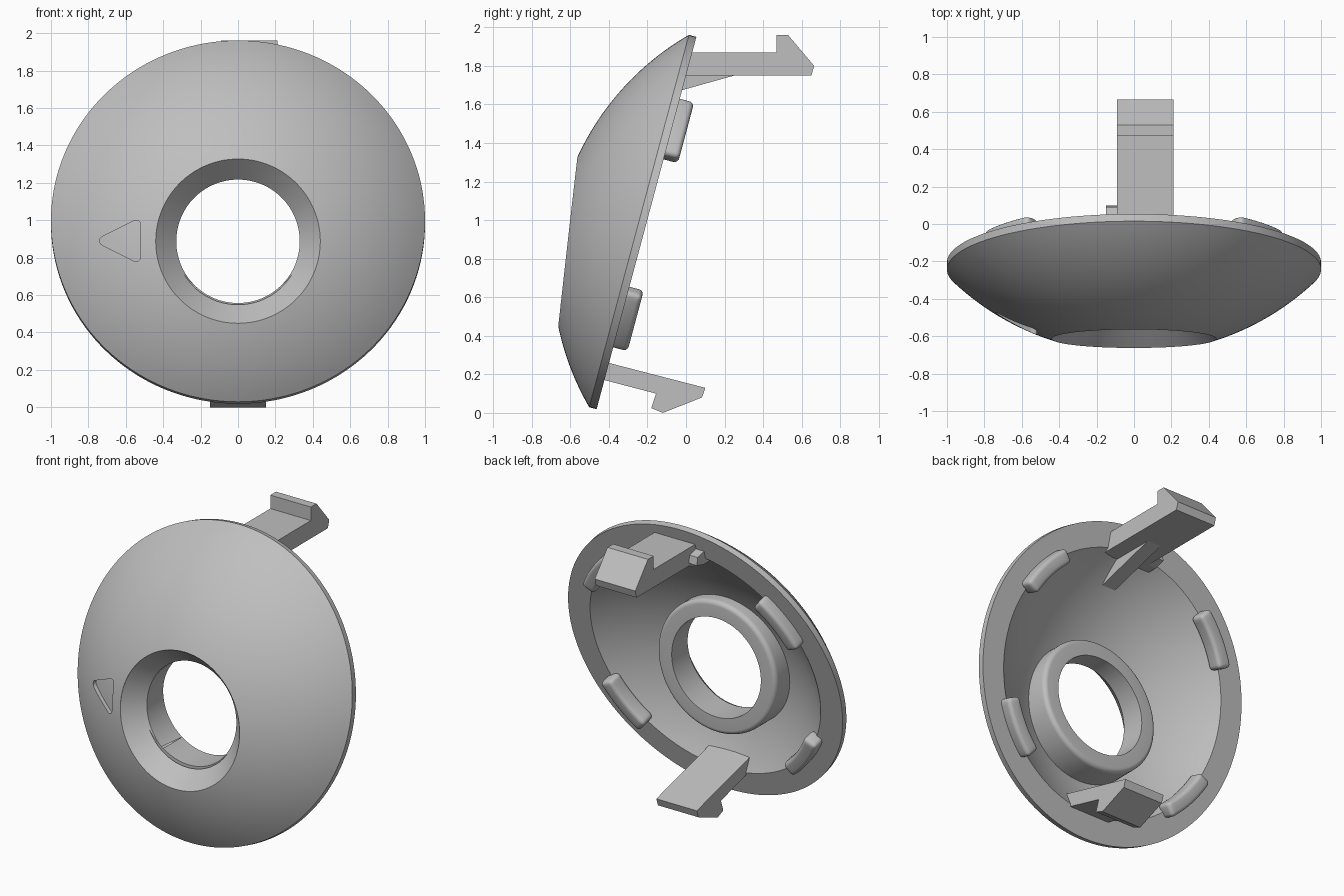
import bpy, bmesh
from math import sin, cos, pi, radians, sqrt, atan2
from mathutils import Matrix, Vector

cube = bpy.data.objects.get("Cube")
if cube:
    bpy.data.objects.remove(cube)

grey = bpy.data.materials.new("plain grey plastic")
grey.use_nodes = True
colour = (0.52, 0.52, 0.52, 1)
grey.diffuse_color = colour
grey.node_tree.nodes["Principled BSDF"].inputs["Base Color"].default_value = colour

# Frames: tilted cover, hole axis facing front, side profile
COVER = Matrix.Translation((0, -0.205, 0.985)) @ Matrix.Rotation(radians(75), 4, 'X')
FRONT = Matrix.Rotation(radians(90), 4, 'X')
HOLE = Matrix.Translation((0, 0, 0.8875)) @ FRONT
SIDE = Matrix(((0, 0, 1), (1, 0, 0), (0, 1, 0))).to_4x4()

RIM, CENTRE, OUTER = 0.04, -0.957, 1.412
INNER_EDGE = 0.84
INNER = sqrt(INNER_EDGE ** 2 + CENTRE ** 2)
SEG = 144


def finish(name, bm, matrix):
    bmesh.ops.remove_doubles(bm, verts=bm.verts, dist=1e-5)
    bm.transform(matrix)
    bmesh.ops.recalc_face_normals(bm, faces=bm.faces)
    mesh = bpy.data.meshes.new(name)
    bm.to_mesh(mesh)
    bm.free()
    mesh.materials.append(grey)
    obj = bpy.data.objects.new(name, mesh)
    bpy.context.collection.objects.link(obj)
    return obj


def lathe(name, profile, matrix, shear=None):
    """Spin (radius, height) points that start and end on the axis."""
    bm = bmesh.new()
    rings = []
    for r, z in profile:
        ring = []
        for i in range(SEG):
            a = 2 * pi * i / SEG
            lift = shear(z) * r * sin(a) if shear else 0
            ring.append(bm.verts.new((r * cos(a), r * sin(a), z + lift)))
        rings.append(ring)
    for low, high in zip(rings, rings[1:]):
        for i in range(SEG):
            j = (i + 1) % SEG
            bm.faces.new((low[i], low[j], high[j], high[i]))
    return finish(name, bm, matrix)


def prism(name, points, low, high, matrix):
    bm = bmesh.new()
    face = bm.faces.new([bm.verts.new((x, y, low)) for x, y in points])
    extruded = bmesh.ops.extrude_face_region(bm, geom=[face])["geom"]
    top = [v for v in extruded if isinstance(v, bmesh.types.BMVert)]
    bmesh.ops.translate(bm, verts=top, vec=(0, 0, high - low))
    return finish(name, bm, matrix)


def apply(obj, modifier):
    bpy.ops.object.select_all(action='DESELECT')
    obj.select_set(True)
    bpy.context.view_layer.objects.active = obj
    bpy.ops.object.modifier_apply(modifier=modifier.name)


def boolean(obj, tool, operation):
    mod = obj.modifiers.new("boolean", 'BOOLEAN')
    mod.operation, mod.solver, mod.object = operation, 'EXACT', tool
    apply(obj, mod)
    bpy.data.objects.remove(tool)


def smooth(obj, angle=30):
    bpy.ops.object.select_all(action='DESELECT')
    obj.select_set(True)
    bpy.context.view_layer.objects.active = obj
    bpy.ops.object.shade_smooth_by_angle(angle=radians(angle))


def arc(radius, start, end, steps, centre=(0, 0)):
    angles = [start + (end - start) * i / steps for i in range(steps + 1)]
    return [(centre[0] + radius * cos(a), centre[1] + radius * sin(a)) for a in angles]


# Domed cover: spherical shell with a flat rim
edge_out = atan2(RIM - CENTRE, 1.0)
edge_in = atan2(-CENTRE, INNER_EDGE)
outer = arc(OUTER, pi / 2, edge_out, 36, (0, CENTRE))
inner = arc(INNER, edge_in, pi / 2, 30, (0, CENTRE))
outer[-1] = (1.0, RIM)
cover = lathe("domed_cover", outer + [(1.0, 0)] + inner, COVER)

# Collar behind the opening, with a rounded back edge
collar = lathe("collar", [(0, 0.52), (0.44, 0.52)]
               + arc(0.03, 0, -pi / 2, 6, (0.41, 0.35)) + [(0, 0.32)], HOLE)
boolean(cover, collar, 'UNION')

# Funnel opening, its lip slanted to follow the dome
funnel = lathe("funnel_cutter",
               [(0, 0), (0.33, 0), (0.33, 0.49), (0.44, 0.6125), (0.44, 1), (0, 1)],
               HOLE, lambda z: -0.119 if 0.4 < z < 0.9 else 0)
boolean(cover, funnel, 'DIFFERENCE')

# Recessed rounded arrow with a floor that follows the dome
corner = radians(116.6)
arrow = (arc(0.025, corner, 2 * pi - corner, 8, (-0.715, 0.89))
         + arc(0.025, 2 * pi - corner, 2 * pi, 8, (-0.545, 0.805))
         + arc(0.025, 0, corner, 8, (-0.545, 0.975)))
arrow_cutter = prism("arrow_cutter", arrow, 0.3, 1.0, FRONT)
ball = bmesh.new()
bmesh.ops.create_uvsphere(ball, u_segments=128, v_segments=64, radius=OUTER - 0.025)
floor = finish("arrow_floor", ball, COVER @ Matrix.Translation((0, 0, CENTRE)))
boolean(arrow_cutter, floor, 'DIFFERENCE')
boolean(cover, arrow_cutter, 'DIFFERENCE')
smooth(cover)

# Four rounded locating pads around the inner edge of the rim
start, end = radians(25), radians(50)
pad_outline = arc(0.885, start, end, 8) + arc(0.79, end, start, 8)
for side, sx in (("left", 1), ("right", -1)):
    for level, sy in (("upper", 1), ("lower", -1)):
        points = [(sx * x, sy * y) for x, y in pad_outline]
        pad = prism(f"{level}_{side}_pad", points, -0.077, 0.03, COVER)
        bevel = pad.modifiers.new("bevel", 'BEVEL')
        bevel.width, bevel.segments = 0.025, 4
        bevel.limit_method, bevel.angle_limit = 'ANGLE', radians(40)
        apply(pad, bevel)
        smooth(pad, 40)

# Upper hook, its brace and the small stub beside it
prism("upper_hook", [(-0.04, 1.75), (0.65, 1.75), (0.665, 1.80), (0.53, 1.96),
                     (0.47, 1.96), (0.47, 1.87), (-0.03, 1.87)], -0.09, 0.21, SIDE)
prism("upper_hook_brace", [(-0.18, 1.63), (0.25, 1.75), (0.2, 1.77), (-0.06, 1.77)],
      0.0, 0.1, SIDE)
prism("upper_hook_stub", [(-0.04, 1.75), (0.03, 1.75), (0.1, 1.77), (0.09, 1.82),
                          (-0.03, 1.85)], -0.15, -0.09, SIDE)

# Lower hook, square to the tilted rim
prism("lower_hook", [(-0.47, 0.277), (0.1, 0.13), (0.083, 0.08), (-0.12, 0.0),
                     (-0.18, 0.025), (-0.155, 0.1), (-0.48, 0.185)], -0.15, 0.15, SIDE)
